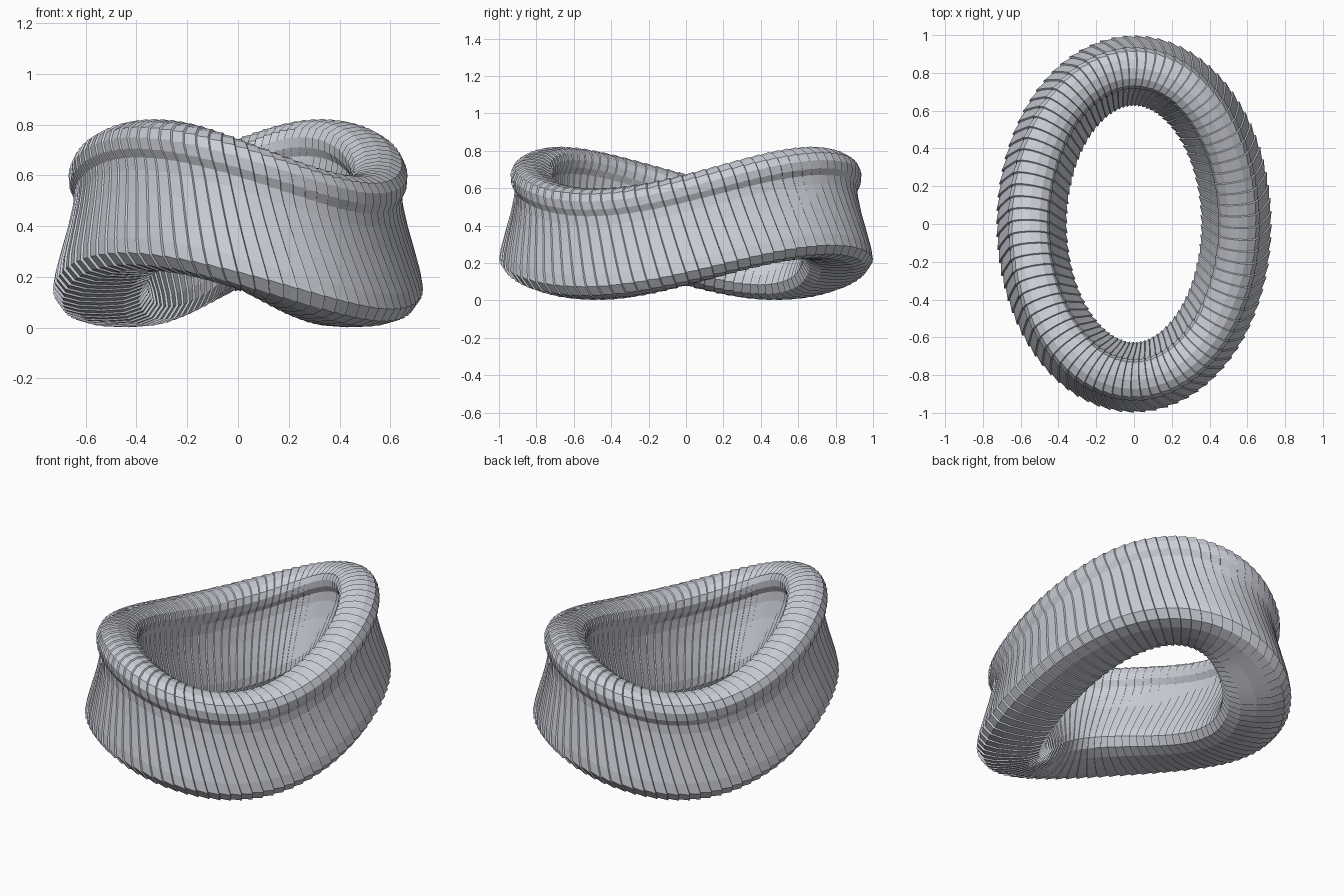
import bpy, bmesh, math

if "Cube" in bpy.data.objects:
    bpy.data.objects.remove(bpy.data.objects["Cube"])

SEGMENTS = 84            # overlapping slices around the ring
RX, RY = 0.54, 0.81      # centre ellipse of the band
HEIGHT = 0.6
SHEAR = 0.2              # lean of each slice around the ring

# Cross-section as (distance from centre line, height): outer wall going up,
# rolled rim over the top, inner wall going down to the wide foot
section = [(0.0, 0.0), (0.09, 0.004), (0.155, 0.022), (0.19, 0.07), (0.18, 0.13),
           (0.155, 0.22), (0.13, 0.31), (0.11, 0.40), (0.107, 0.45), (0.125, 0.485),
           (0.128, 0.53), (0.108, 0.57), (0.065, 0.593), (0.015, 0.6),
           (-0.04, 0.59), (-0.08, 0.565), (-0.095, 0.53), (-0.092, 0.49),
           (-0.075, 0.455), (-0.08, 0.40), (-0.105, 0.31), (-0.14, 0.22),
           (-0.175, 0.13), (-0.187, 0.08), (-0.155, 0.03), (-0.09, 0.006)]


def ring_point(angle, d, h):
    """Place a section point on the wavy elliptical ring."""
    a = angle + SHEAR * (0.5 - h / HEIGHT)
    c, s = math.cos(a), math.sin(a)
    nx, ny = c * RY, s * RX
    n = math.hypot(nx, ny)
    z = h + 0.112 + 0.105 * math.sin(2 * a) - 0.035 * math.cos(2 * a)
    return (RX * c + d * nx / n, RY * s + d * ny / n, z)


bm = bmesh.new()
rings = []
step = 2 * math.pi / SEGMENTS
for i in range(SEGMENTS):
    # Each slice starts slim and flares, then steps back to the next one
    for t, wide, tall in ((0.0, 0.95, 0.98), (0.93, 1.0, 1.0)):
        rings.append([bm.verts.new(ring_point((i + t) * step, d * wide,
                                              0.3 + (h - 0.3) * tall))
                      for d, h in section])

count = len(section)
for i, ring in enumerate(rings):
    nxt = rings[(i + 1) % len(rings)]
    for j in range(count):
        k = (j + 1) % count
        bm.faces.new((ring[j], nxt[j], nxt[k], ring[k]))
bmesh.ops.recalc_face_normals(bm, faces=bm.faces)

mesh = bpy.data.meshes.new("ribbed_band")
bm.to_mesh(mesh)
bm.free()
mat = bpy.data.materials.new("pale_grey")
mat.diffuse_color = (0.60, 0.62, 0.68, 1.0)
mat.use_nodes = True
mat.node_tree.nodes["Principled BSDF"].inputs["Base Color"].default_value = mat.diffuse_color
mesh.materials.append(mat)
band = bpy.data.objects.new("ribbed_band", mesh)
bpy.context.collection.objects.link(band)
